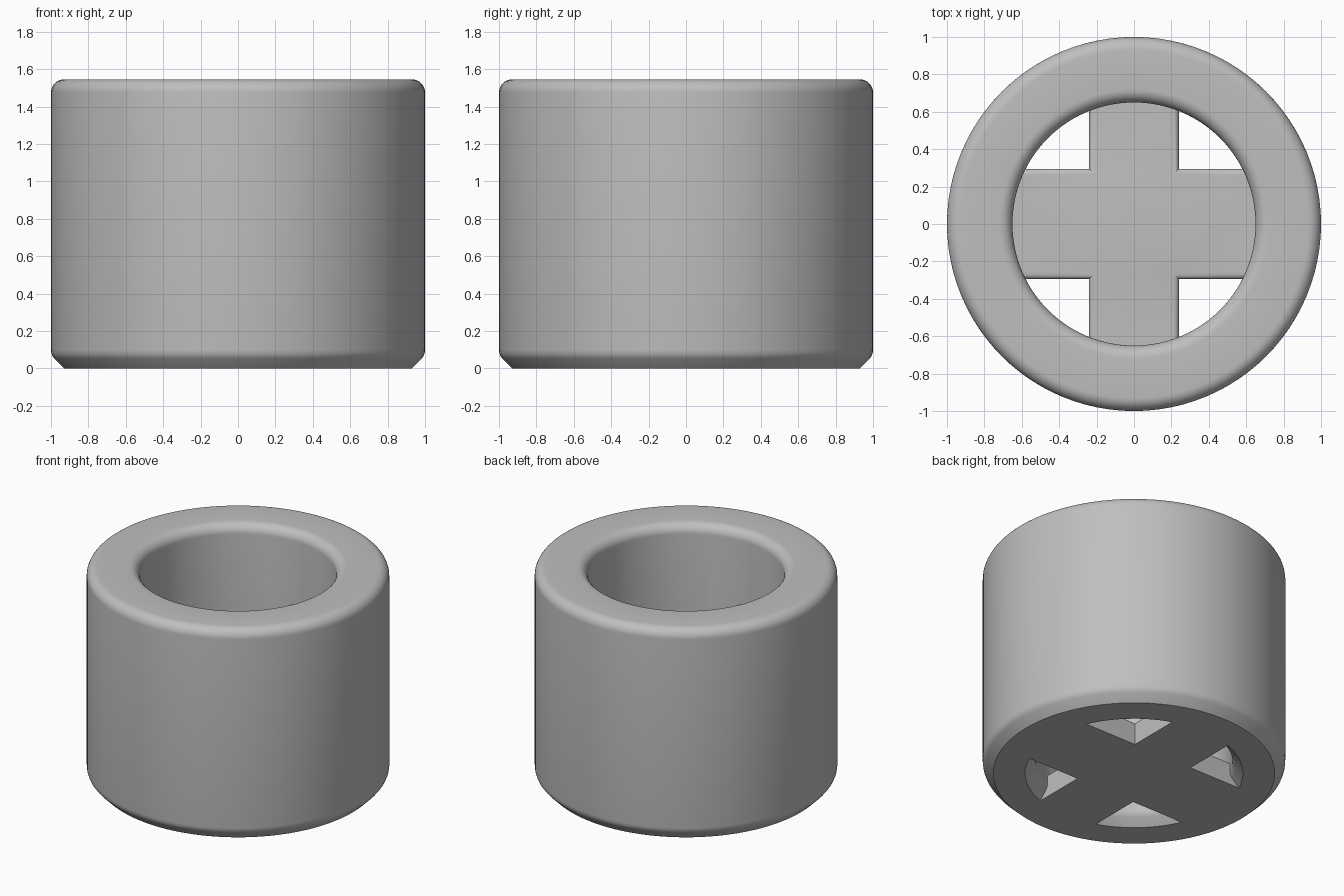
import bpy
import bmesh
from math import sin, cos, pi, radians

if "Cube" in bpy.data.objects:
    bpy.data.objects.remove(bpy.data.objects["Cube"])

HEIGHT = 1.545
OUTER, INNER = 1.0, 0.65
EDGE = 0.07          # size of the rim rounding and the foot chamfer
SEGMENTS = 96
ARM_X, ARM_Y = 0.24, 0.295   # half widths of the two cross arms
CROSS_HEIGHT = 0.175

grey = bpy.data.materials.new("light grey")
grey.use_nodes = True
colour = (0.52, 0.52, 0.52, 1)
grey.diffuse_color = colour
grey.node_tree.nodes["Principled BSDF"].inputs["Base Color"].default_value = colour


def make_object(name, bm):
    bmesh.ops.recalc_face_normals(bm, faces=bm.faces)
    mesh = bpy.data.meshes.new(name)
    bm.to_mesh(mesh)
    bm.free()
    mesh.materials.append(grey)
    obj = bpy.data.objects.new(name, mesh)
    bpy.context.collection.objects.link(obj)
    return obj


def wall_profile(radius, inward):
    """Half of the wall section, bottom to top: chamfer, soft shoulder, wall, rounded rim."""
    points = [(EDGE, 0), (0.018, 0.052), (0.008, 0.066), (0.002, 0.082), (0, 0.1)]
    for i in range(9):
        a = i / 8 * pi / 2
        points.append((EDGE * (1 - cos(a)), HEIGHT - EDGE + EDGE * sin(a)))
    return [(radius + inward * offset, z) for offset, z in points]


# Tube: closed wall section turned around the vertical axis
section = wall_profile(OUTER, -1) + wall_profile(INNER, 1)[::-1]
bm = bmesh.new()
rings = []
for s in range(SEGMENTS):
    a = 2 * pi * s / SEGMENTS
    rings.append([bm.verts.new((r * cos(a), r * sin(a), z)) for r, z in section])
for s in range(SEGMENTS):
    here, after = rings[s], rings[(s + 1) % SEGMENTS]
    for i in range(len(section)):
        j = (i + 1) % len(section)
        bm.faces.new((here[i], after[i], after[j], here[j]))
tube = make_object("tube_with_cross_base", bm)

# Cross in the base: extruded outline with rounded upper edges
reach = 0.82
outline = []
for sx, sy in ((1, 1), (-1, 1), (-1, -1), (1, -1)):
    corner = [(sx * reach, sy * ARM_Y), (sx * ARM_X, sy * ARM_Y), (sx * ARM_X, sy * reach)]
    outline += corner if sx * sy > 0 else corner[::-1]
bm = bmesh.new()
base = bm.faces.new([bm.verts.new((x, y, 0)) for x, y in outline])
raised = bmesh.ops.extrude_face_region(bm, geom=[base], use_keep_orig=True)["geom"]
top_verts = [v for v in raised if isinstance(v, bmesh.types.BMVert)]
bmesh.ops.translate(bm, verts=top_verts, vec=(0, 0, CROSS_HEIGHT))
top_edges = [e for e in bm.edges if all(v.co.z > CROSS_HEIGHT / 2 for v in e.verts)]
bmesh.ops.bevel(bm, geom=top_edges, offset=0.03, segments=4, profile=0.5, affect='EDGES')
cross = make_object("cross_cutter_helper", bm)

# Join the cross to the tube as one solid
join = tube.modifiers.new("join cross", 'BOOLEAN')
join.operation = 'UNION'
join.solver = 'EXACT'
join.object = cross
bpy.ops.object.select_all(action='DESELECT')
bpy.context.view_layer.objects.active = tube
tube.select_set(True)
bpy.ops.object.modifier_apply(modifier=join.name)
bpy.data.objects.remove(cross)
bpy.ops.object.shade_smooth_by_angle(angle=radians(35))
